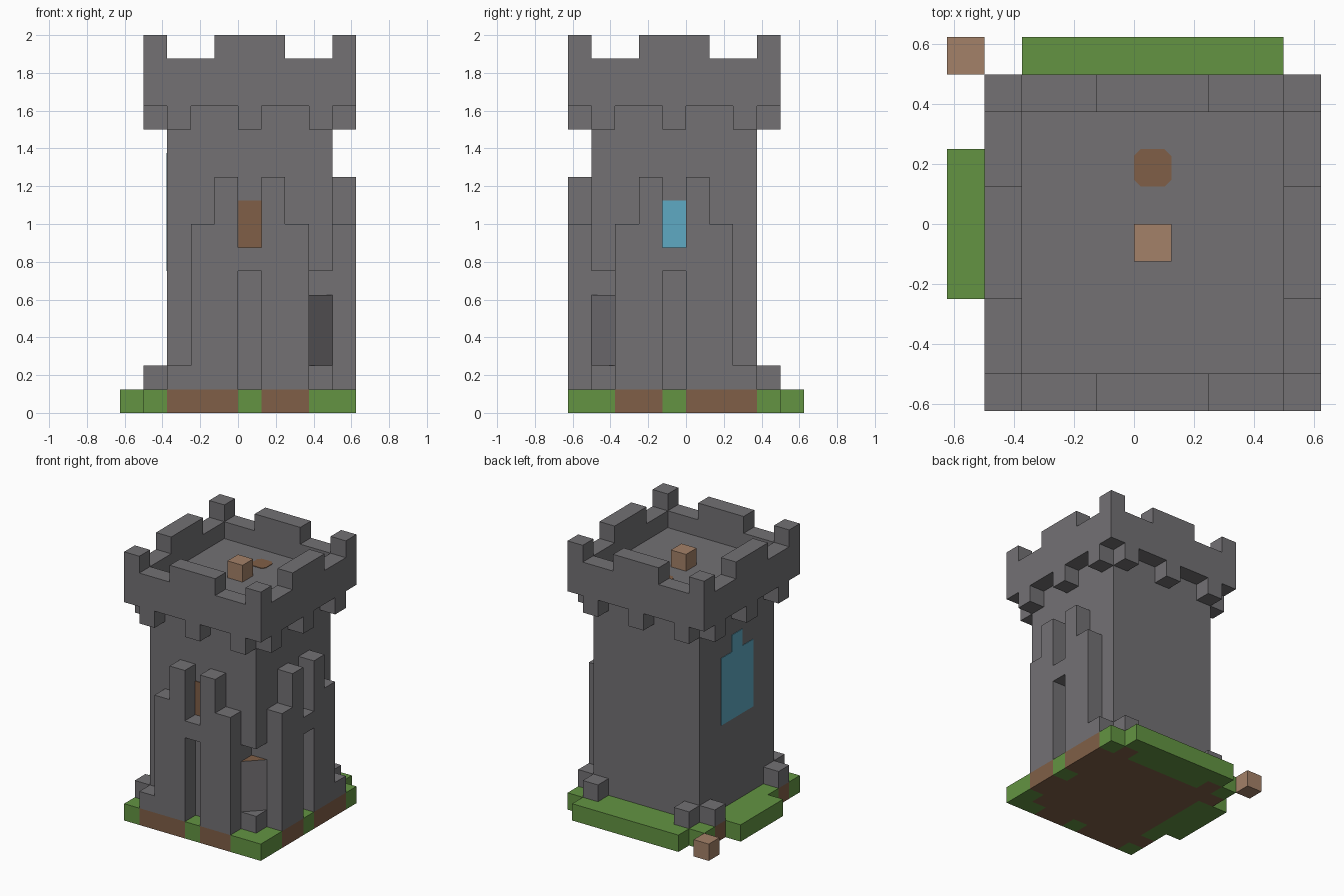
import bpy, bmesh
from mathutils import Vector

U = 0.125          # edge of one block
SHIFT = -0.625     # corner of the block grid

cube = bpy.data.objects.get("Cube")
if cube:
    bpy.data.objects.remove(cube, do_unlink=True)


def material(name, rgb):
    lin = [((c / 255 + 0.055) / 1.055) ** 2.4 for c in rgb]
    m = bpy.data.materials.new(name)
    m.use_nodes = True
    m.diffuse_color = (*lin, 1)
    bsdf = m.node_tree.nodes["Principled BSDF"]
    bsdf.inputs["Base Color"].default_value = (*lin, 1)
    bsdf.inputs["Roughness"].default_value = 1
    return m


STONE = material("stone grey", (115, 113, 116))
GRASS = material("grass green", (99, 148, 66))
DIRT = material("dirt brown", (128, 95, 71))
CLAY = material("light brown", (164, 129, 104))
GLASS = material("glass blue", (95, 170, 195))


def make_object(name, bm, mats):
    bmesh.ops.recalc_face_normals(bm, faces=bm.faces)
    me = bpy.data.meshes.new(name)
    bm.to_mesh(me)
    bm.free()
    for m in mats:
        me.materials.append(m)
    ob = bpy.data.objects.new(name, me)
    bpy.context.collection.objects.link(ob)
    return ob


def block(i, j, k0, k1, i1=None, j1=None):
    """Set of cells from (i, j, k0) up to, but not including, the far ends."""
    return {(a, b, c) for a in range(i, i1 or i + 1)
            for b in range(j, j1 or j + 1) for c in range(k0, k1)}


def swapped(cells):
    """Mirror front cells onto the +x side across the tower's diagonal."""
    return {(9 - j, 9 - i, k) for i, j, k in cells}


def blocks_object(name, cells, mats, rule=lambda c: 0):
    """Outer skin of a set of cells, with flat areas merged."""
    bm = bmesh.new()
    for c in sorted(cells):
        for axis in range(3):
            for side in (0, 1):
                n = list(c)
                n[axis] += 2 * side - 1
                if tuple(n) in cells:
                    continue
                u, v = [a for a in range(3) if a != axis]
                corners = []
                for du, dv in ((0, 0), (1, 0), (1, 1), (0, 1)):
                    p = list(c)
                    p[axis] += side
                    p[u] += du
                    p[v] += dv
                    corners.append((p[0] * U + SHIFT, p[1] * U + SHIFT, p[2] * U))
                f = bm.faces.new([bm.verts.new(p) for p in corners])
                f.material_index = rule(c)
    bmesh.ops.remove_doubles(bm, verts=bm.verts, dist=0.001)
    bmesh.ops.dissolve_limit(bm, angle_limit=0.01, verts=bm.verts,
                             edges=bm.edges, delimit={'MATERIAL'})
    return make_object(name, bm, mats)


def plate(name, lo, hi, mat):
    """Thin painted panel between two corners."""
    bm = bmesh.new()
    lo, hi = Vector(lo), Vector(hi)
    bmesh.ops.create_cube(bm, size=1)
    for v in bm.verts:
        v.co = (lo + hi) / 2 + v.co * (hi - lo)
    return make_object(name, bm, [mat])


# Tower body, with a niche in the front corner
body = block(2, 1, 1, 14, 9, 8)
blocks_object("tower_walls", body - block(8, 1, 2, 6), [STONE])

# Stepped buttresses and lintel, repeated on the side
front = block(5, 0, 6, 7)
for i, top in ((2, 2), (3, 8), (4, 10), (6, 10), (7, 8)):
    front |= block(i, 0, 1, top)
blocks_object("front_buttresses", front, [STONE])
blocks_object("left_buttresses", swapped(front), [STONE])

# Small footing stones on the plain sides
footings = block(2, 8, 1, 2) | block(8, 8, 1, 2)
footings |= swapped(footings)
blocks_object("footing_stones", footings, [STONE])

# Corbels below the parapet on all four sides
corbels = set()
for i in (2, 5, 8):
    corbels |= block(i, 0, 12, 13) | block(i, 8, 12, 13)
corbels |= swapped(corbels)
blocks_object("corbels", corbels, [STONE])

# Parapet ring and merlons
parapet = block(1, 0, 13, 15, 10, 9) - block(2, 1, 13, 15, 9, 8)
merlons = set()
for i in (1, 4, 5, 6, 9):
    merlons |= block(i, 0, 15, 16) | block(i, 8, 15, 16)
merlons |= swapped(merlons)
blocks_object("parapet", parapet | merlons, [STONE])

# Ground slab: dirt under stone, grass elsewhere
ground = (block(1, 0, 0, 1, 10, 9) | block(0, 3, 0, 1, 1, 7)
          | block(2, 9, 0, 1, 9, 10))
stone_cells = body | front | swapped(front) | footings
blocks_object("ground", ground, [GRASS, DIRT],
              lambda c: int((c[0], c[1], 1) in stone_cells))

# Loose blocks
blocks_object("roof_block", block(5, 4, 14, 15), [CLAY])
blocks_object("ground_block", block(0, 9, 0, 1), [CLAY])

# Slanted stone in the corner niche, brown on top
bm = bmesh.new()
tri = [(0.375, -0.5), (0.5, -0.375), (0.375, -0.375)]
low = [bm.verts.new((x, y, 0.25)) for x, y in tri]
high = [bm.verts.new((x, y, 0.625)) for x, y in tri]
bm.faces.new(low)
bm.faces.new(high).material_index = 1
for a in range(3):
    b = (a + 1) % 3
    bm.faces.new((low[a], low[b], high[b], high[a]))
make_object("corner_niche_stone", bm, [STONE, DIRT])

# Windows
T = 0.004
plate("front_window", (0, -0.5 - T, 0.875), (0.125, -0.5, 1.125), DIRT)
plate("left_window", (0.5, -0.125, 0.875), (0.5 + T, 0, 1.125), GLASS)
plate("right_window", (-0.375 - T, -0.25, 0.75), (-0.375, 0.125, 1.25), GLASS)
plate("right_window_tip", (-0.375 - T, -0.125, 1.25), (-0.375, 0, 1.375), GLASS)

# Brown patch on the roof, with clipped corners
bm = bmesh.new()
h, c = 0.0625, 0.04
outline = [(h, -c), (h, c), (c, h), (-c, h), (-h, c), (-h, -c), (-c, -h), (c, -h)]
bm.faces.new([bm.verts.new((x + 0.0625, y + 0.1875, 1.75 + T)) for x, y in outline])
top = bmesh.ops.extrude_face_region(bm, geom=bm.faces[:])
for v in (g for g in top["geom"] if isinstance(g, bmesh.types.BMVert)):
    v.co.z -= T
make_object("roof_patch", bm, [DIRT])
